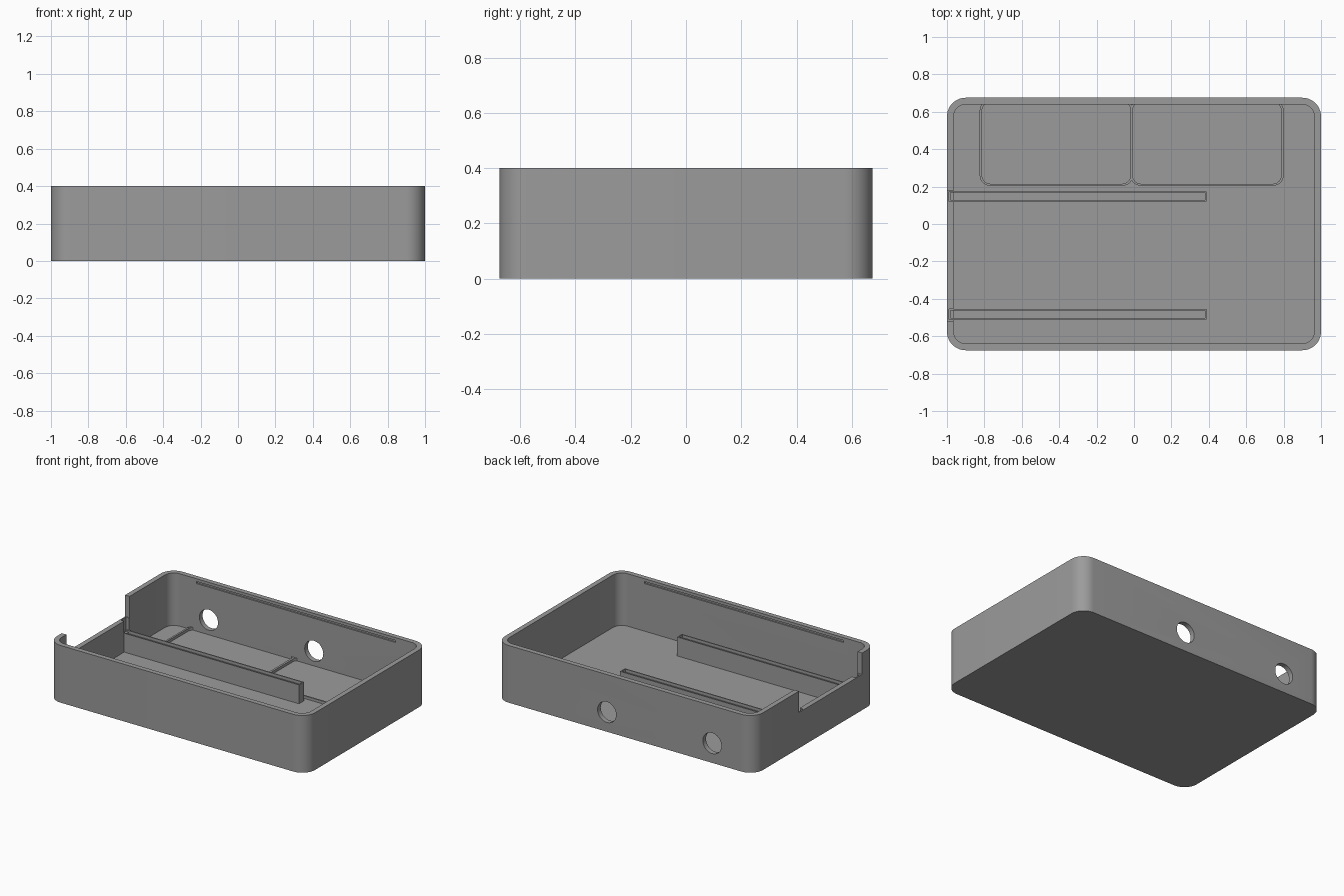
import bpy, bmesh, math

if "Cube" in bpy.data.objects:
    bpy.data.objects.remove(bpy.data.objects["Cube"])

grey = bpy.data.materials.new("plain_grey")
grey.diffuse_color = (0.33, 0.33, 0.33, 1)
grey.use_nodes = True
grey.node_tree.nodes["Principled BSDF"].inputs["Base Color"].default_value = grey.diffuse_color


def add_object(name, bm):
    bmesh.ops.recalc_face_normals(bm, faces=bm.faces)
    mesh = bpy.data.meshes.new(name)
    bm.to_mesh(mesh)
    bm.free()
    mesh.materials.append(grey)
    ob = bpy.data.objects.new(name, mesh)
    bpy.context.collection.objects.link(ob)
    return ob


def outline(x0, x1, y0, y1, r, steps=10):
    """Rounded rectangle, counter-clockwise."""
    corners = [(x1 - r, y1 - r), (x0 + r, y1 - r), (x0 + r, y0 + r), (x1 - r, y0 + r)]
    pts = []
    for q, (cx, cy) in enumerate(corners):
        for i in range(steps + 1):
            a = math.pi / 2 * (q + i / steps)
            pts.append((cx + r * math.cos(a), cy + r * math.sin(a)))
    return pts


def rounded_block(name, x0, x1, y0, y1, z0, z1, r):
    bm = bmesh.new()
    base = bm.faces.new([bm.verts.new((x, y, z0)) for x, y in outline(x0, x1, y0, y1, r)])
    top = bmesh.ops.extrude_face_region(bm, geom=[base])["geom"]
    bmesh.ops.translate(bm, vec=(0, 0, z1 - z0),
                        verts=[g for g in top if isinstance(g, bmesh.types.BMVert)])
    return add_object(name, bm)


def box_mesh(x0, x1, y0, y1, z0, z1):
    bm = bmesh.new()
    bmesh.ops.create_cube(bm, size=1)
    for v in bm.verts:
        v.co = (x1 if v.co.x > 0 else x0, y1 if v.co.y > 0 else y0, z1 if v.co.z > 0 else z0)
    return bm


def box(name, *dims):
    return add_object(name, box_mesh(*dims))


def cut(target, cutter):
    mod = target.modifiers.new("cut", 'BOOLEAN')
    mod.operation = 'DIFFERENCE'
    mod.solver = 'EXACT'
    mod.object = cutter
    bpy.context.view_layer.objects.active = target
    bpy.ops.object.modifier_apply(modifier=mod.name)
    bpy.data.objects.remove(cutter)


FLOOR = 0.033
RAIL_TOP = 0.165
RAIL_Y = [(0.12, 0.175), (-0.51, -0.455)]

# Open tray with rounded corners
tray = rounded_block("tray", -1, 1, -0.675, 0.675, 0, 0.4, 0.1)
cut(tray, rounded_block("cavity", -0.965, 0.965, -0.64, 0.64, FLOOR, 0.5, 0.068))

# Notch in the left wall, and pockets where the rails meet it
cut(tray, box("notch", -1.1, -0.9, -0.52, 0.18, 0.25, 0.5))
for y0, y1 in RAIL_Y:
    cut(tray, box("pocket", -0.99, -0.9, y0, y1, RAIL_TOP - 0.01, 0.3))

# Two round holes through the back wall
for x in (-0.675, 0.14):
    bm = bmesh.new()
    bmesh.ops.create_cone(bm, cap_ends=True, segments=40, radius1=0.072, radius2=0.072, depth=0.2)
    for v in bm.verts:
        v.co = (x + v.co.x, 0.66 + v.co.z, 0.137 + v.co.y)
    cut(tray, add_object("hole", bm))

# Thin lid grooves inside the front and back walls
for y0, y1 in ((-0.65, -0.6), (0.6, 0.65)):
    cut(tray, box("lid_groove", -0.77, 0.77, y0, y1, 0.366, 0.38))

# Board rails with a slot along the top
rails = []
for name, (y0, y1) in zip(("back_rail", "front_rail"), RAIL_Y):
    bm = box_mesh(-0.99, 0.388, y0, y1, 0.02, RAIL_TOP)
    bm.normal_update()
    top = max(bm.faces, key=lambda f: f.calc_center_median().z)
    bmesh.ops.inset_region(bm, faces=[top], thickness=0.011)
    inner = bmesh.ops.extrude_face_region(bm, geom=[top])["geom"]
    bmesh.ops.delete(bm, geom=[top], context='FACES')
    bmesh.ops.translate(bm, vec=(0, 0, -0.02),
                        verts=[g for g in inner if isinstance(g, bmesh.types.BMVert)])
    rails.append(add_object(name, bm))

# Low locating ridges on the floor, running into the back wall
ridges = []
for name, x0, x1 in (("left_ridge", -0.825, -0.005), ("right_ridge", -0.02, 0.80)):
    ridge = rounded_block(name, x0, x1, 0.205, 0.662, 0.02, 0.052, 0.055)
    cut(ridge, rounded_block("ridge_core", x0 + 0.013, x1 - 0.013, 0.215, 0.652, 0, 0.1, 0.045))
    ridges.append(ridge)

# Smooth corners, sharp edges
bpy.ops.object.select_all(action='DESELECT')
for ob in [tray] + rails + ridges:
    ob.select_set(True)
bpy.context.view_layer.objects.active = tray
bpy.ops.object.shade_smooth_by_angle(angle=math.radians(30))
